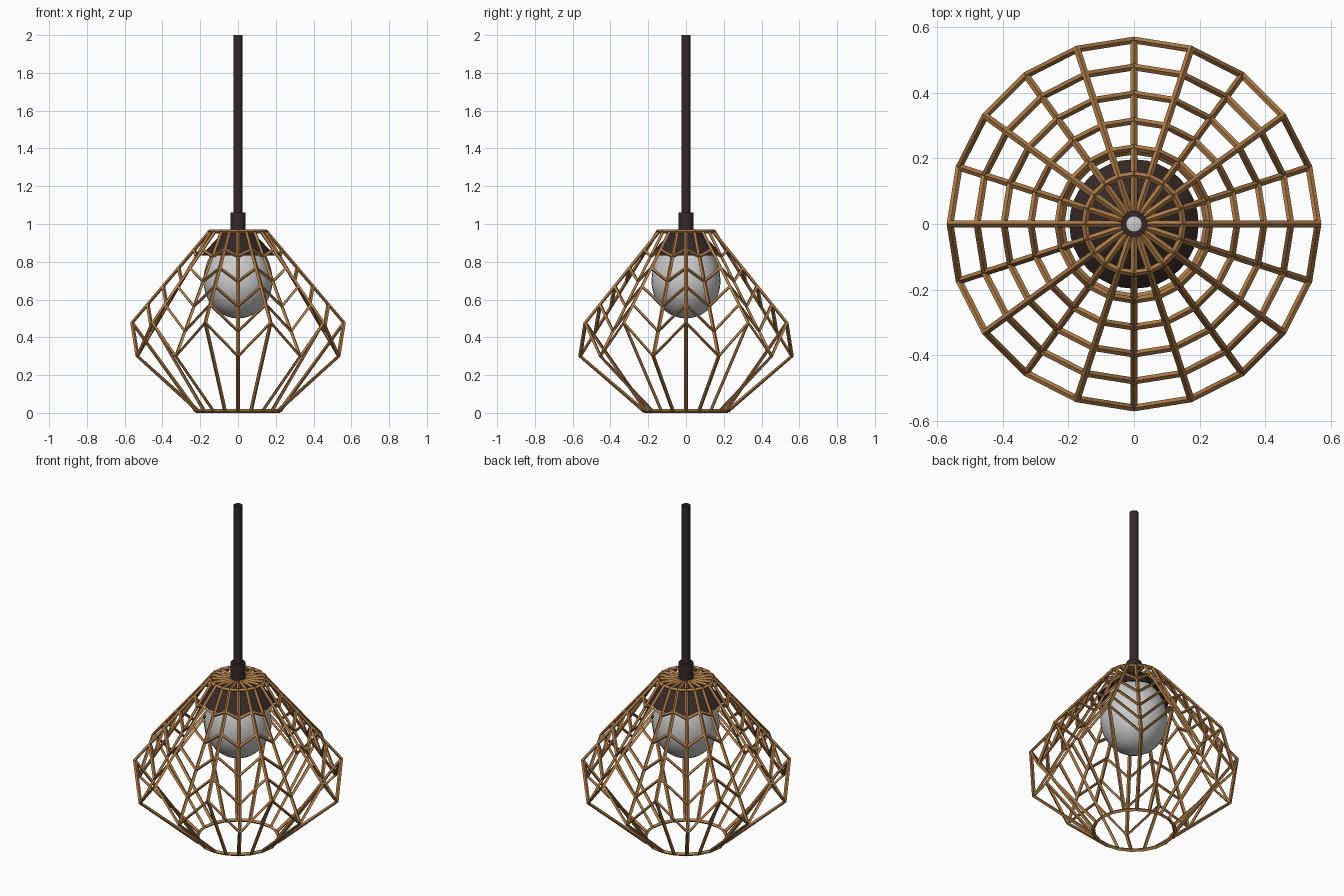
import bpy, bmesh
from math import pi, sin, cos

if "Cube" in bpy.data.objects:
    bpy.data.objects.remove(bpy.data.objects["Cube"])

N = 20          # meridian bars of the cage


def material(name, col):
    m = bpy.data.materials.new(name)
    m.diffuse_color = (*col, 1)
    m.use_nodes = True
    m.node_tree.nodes["Principled BSDF"].inputs["Base Color"].default_value = m.diffuse_color
    return m


copper = material("copper", (0.42, 0.20, 0.065))
dark = material("dark_metal", (0.035, 0.022, 0.02))


def finish(ob, mat=None, smooth=False):
    if mat:
        ob.data.materials.append(mat)
    bpy.ops.object.select_all(action='DESELECT')
    bpy.context.view_layer.objects.active = ob
    ob.select_set(True)
    if smooth:
        bpy.ops.object.shade_smooth_by_angle(angle=0.6)


def lathe(name, profile, mat=None, sides=32):
    bm = bmesh.new()
    vs = [bm.verts.new((r, 0, z)) for r, z in profile]
    es = [bm.edges.new(p) for p in zip(vs, vs[1:])]
    bmesh.ops.spin(bm, geom=vs + es, cent=(0, 0, 0), axis=(0, 0, 1),
                   angle=2 * pi, steps=sides, use_duplicate=False)
    bmesh.ops.remove_doubles(bm, verts=bm.verts, dist=1e-5)
    bmesh.ops.recalc_face_normals(bm, faces=bm.faces)
    me = bpy.data.meshes.new(name)
    bm.to_mesh(me)
    bm.free()
    ob = bpy.data.objects.new(name, me)
    bpy.context.collection.objects.link(ob)
    finish(ob, mat, True)
    return ob


def bars(name, paths, cyclic, mat):
    cu = bpy.data.curves.new(name, 'CURVE')
    cu.dimensions = '3D'
    cu.bevel_depth = 0.0105
    cu.bevel_resolution = 0
    cu.use_fill_caps = True
    for pts in paths:
        s = cu.splines.new('POLY')
        s.points.add(len(pts) - 1)
        for p, c in zip(s.points, pts):
            p.co = (*c, 1)
        s.use_cyclic_u = cyclic
        s.use_smooth = False
    ob = bpy.data.objects.new(name, cu)
    bpy.context.collection.objects.link(ob)
    finish(ob, mat)
    bpy.ops.object.convert(target='MESH')


def point(i, r, z):
    a = 2 * pi * i / N
    return (r * cos(a), r * sin(a), z)


def cage(i, t):
    # t = 0 at the widest zigzag ring, 1 at the flat top ring
    z0 = 0.30 if i % 2 else 0.478
    return point(i, 0.56 + (0.15 - 0.56) * t, z0 + (0.96 - z0) * t)


# cage: meridian bars, zigzag rings, and bottom ring
bars("cage_ribs", [[point(i, 0.035, 0.96), cage(i, 1), cage(i, 0), point(i, 0.222, 0.011)]
                   for i in range(N)], False, copper)
bars("cage_rings", [[cage(i, k / 5) for i in range(N)] for k in range(6)]
     + [[point(i, 0.222, 0.011) for i in range(N)]], True, copper)

# hanging tube, open at both ends
lathe("hanging_tube", [(0.0235, 0.97), (0.0235, 2.0)], dark, 24)

# socket collar and small conical shade
lathe("socket", [(0.0235, 1.06), (0.04, 1.06), (0.04, 0.955)], dark, 24)
lathe("inner_shade", [(0.04, 0.965), (0.08, 0.955), (0.197, 0.832), (0.19, 0.832),
                      (0.075, 0.945), (0.04, 0.955)], dark)

# bulb: round lower half, tapering into the socket
low = [(0.183 * sin(k * pi / 20), 0.70 - 0.2 * cos(k * pi / 20)) for k in range(11)]
lathe("bulb", low + [(0.178, 0.75), (0.164, 0.80), (0.138, 0.85), (0.102, 0.895),
                     (0.06, 0.93), (0.03, 0.944), (0, 0.947)])
